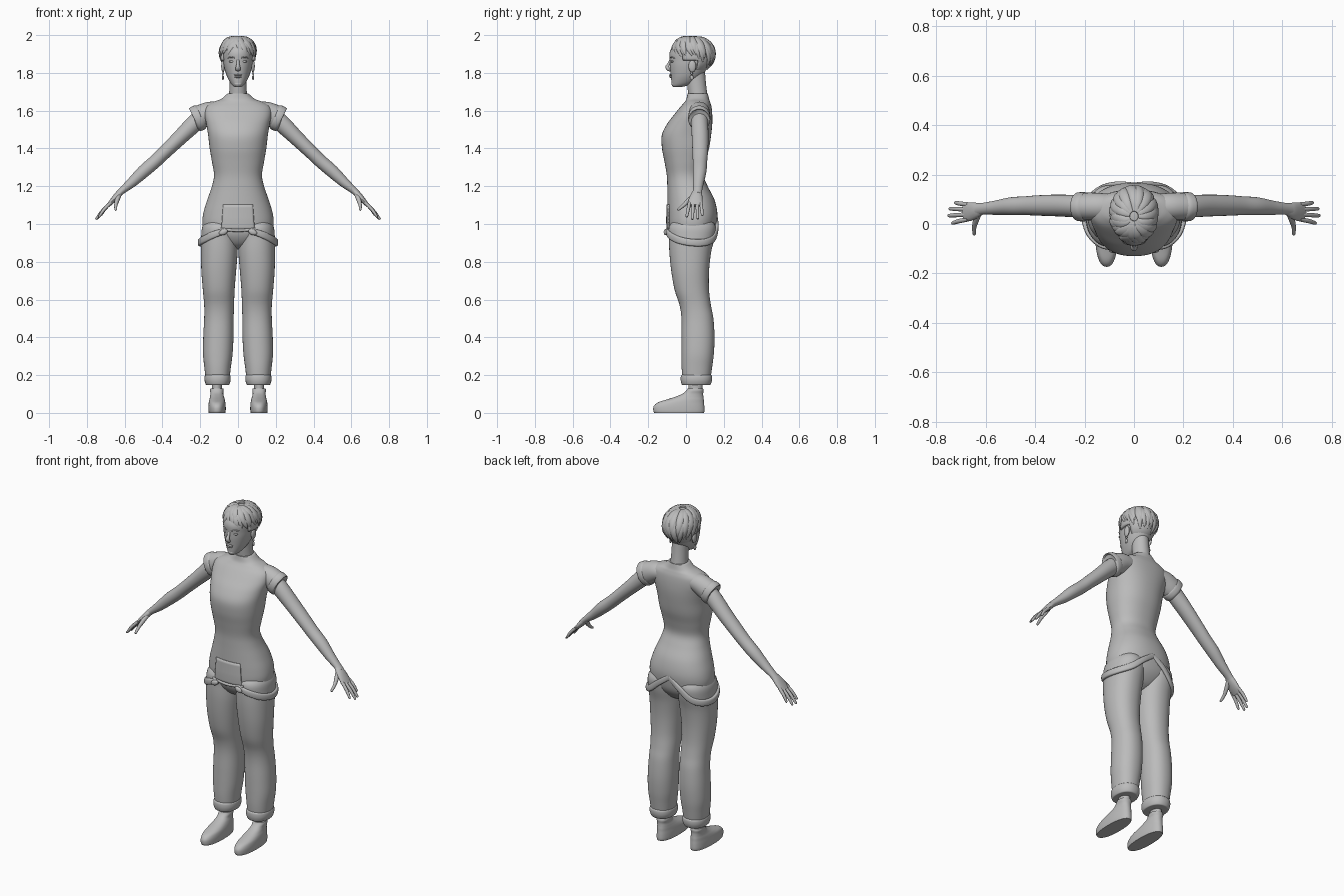
import bpy, bmesh, math, random
from mathutils import Vector, Matrix

random.seed(4)
grey = bpy.data.materials.new("plain grey")
grey.diffuse_color = (0.5, 0.5, 0.5, 1)


def finish(name, bm, angle=50):
    bmesh.ops.recalc_face_normals(bm, faces=bm.faces[:])
    me = bpy.data.meshes.new(name)
    bm.to_mesh(me)
    bm.free()
    ob = bpy.data.objects.new(name, me)
    bpy.context.collection.objects.link(ob)
    me.materials.append(grey)
    bpy.context.view_layer.objects.active = ob
    ob.select_set(True)
    bpy.ops.object.shade_smooth_by_angle(angle=math.radians(angle))
    ob.select_set(False)
    return ob


def smooth(rows, k):
    """Catmull-Rom resampling of a list of equal-length tuples."""
    out = []
    for i in range(len(rows) - 1):
        a, b, c, d = rows[max(i - 1, 0)], rows[i], rows[i + 1], rows[min(i + 2, len(rows) - 1)]
        for j in range(k):
            t = j / k
            out.append([q + 0.5 * t * (r - p + t * (2 * p - 5 * q + 4 * r - s + t * (3 * (q - r) + s - p)))
                        for p, q, r, s in zip(a, b, c, d)])
    return out + [list(rows[-1])]


def unit_ring(n, e):
    pw = lambda v: math.copysign(abs(v) ** (2 / e), v)
    return [(pw(math.cos(2 * math.pi * i / n)), pw(math.sin(2 * math.pi * i / n))) for i in range(n)]


def skin(bm, rings):
    vs = [[bm.verts.new(p) for p in r] for r in rings]
    n = len(vs[0])
    for a, b in zip(vs, vs[1:]):
        for i in range(n):
            bm.faces.new((a[i], a[(i + 1) % n], b[(i + 1) % n], b[i]))
    bm.faces.new(vs[0][::-1])
    bm.faces.new(vs[-1])


def stack(name, rows, e=2.0, k=5, n=40, s=1):
    """Horizontal sections: z, centre x, half width, front y, back y."""
    bm = bmesh.new()
    u = unit_ring(n, e)
    skin(bm, [[(s * (cx + hw * a), (yf + yb) / 2 + (yb - yf) / 2 * b, z) for a, b in u]
              for z, cx, hw, yf, yb in smooth(rows, k)])
    return finish(name, bm)


def add_tube(bm, rows, ref, s=1, k=5, n=16, e=2.0):
    """Path sections: x, y, z, radius across ref, radius along ref."""
    pts = smooth(rows, k) if k > 1 else rows
    P = [Vector(p[:3]) for p in pts]
    rings = []
    for i, p in enumerate(pts):
        t = (P[min(i + 1, len(P) - 1)] - P[max(i - 1, 0)]).normalized()
        side = t.cross(Vector(ref)).normalized()
        up = side.cross(t)
        ring = [P[i] + side * p[3] * a + up * p[4] * b for a, b in unit_ring(n, e)]
        rings.append([(s * v.x, v.y, v.z) for v in ring])
    skin(bm, rings)


def tube(name, rows, ref, **kw):
    bm = bmesh.new()
    add_tube(bm, rows, ref, **kw)
    return finish(name, bm)


def blob(name, c, r, rot=0.0):
    bm = bmesh.new()
    bmesh.ops.create_uvsphere(bm, u_segments=24, v_segments=14, radius=1)
    m = Matrix.Translation(c) @ Matrix.Rotation(rot, 4, 'Y') @ Matrix.Diagonal((*r, 1))
    bmesh.ops.transform(bm, matrix=m, verts=bm.verts[:])
    return finish(name, bm)


# Shirt and hips
torso = [(0.865, 0, .03, .00, .07), (0.89, 0, .10, -.05, .11), (0.94, 0, .17, -.085, .148),
         (1.00, 0, .188, -.095, .163), (1.06, 0, .183, -.097, .166), (1.13, 0, .162, -.098, .150),
         (1.20, 0, .138, -.099, .115), (1.26, 0, .127, -.102, .092), (1.33, 0, .138, -.114, .103),
         (1.40, 0, .150, -.127, .122), (1.47, 0, .158, -.128, .133), (1.53, 0, .168, -.10, .139),
         (1.58, 0, .178, -.062, .139), (1.62, 0, .172, -.030, .135), (1.645, 0, .135, -.008, .128),
         (1.662, 0, .09, .002, .122), (1.69, 0, .056, .008, .116)]
stack("shirt_and_hips", torso, e=2.25, n=56)

# Folded bib flap over the front of the hips
bm = bmesh.new()
tor = smooth(torso, 6)
grid = []
for j in range(9):
    z = 0.968 + 0.135 * j / 8
    row = min(tor, key=lambda r: abs(r[0] - z))
    line = []
    for i in range(17):
        x = (0.088 - 0.01 * j / 8) * (i / 8 - 1)
        cy, ry = (row[3] + row[4]) / 2, (row[4] - row[3]) / 2
        y = cy - ry * (1 - abs(x / row[2]) ** 2.25) ** (1 / 2.25)
        line.append(bm.verts.new((x, y - 0.007 + 0.006 * j / 8, z)))
    grid.append(line)
for a, b in zip(grid, grid[1:]):
    for i in range(16):
        bm.faces.new((a[i], a[i + 1], b[i + 1], b[i]))
bib = finish("bib_flap", bm)
mod = bib.modifiers.new("thickness", 'SOLIDIFY')
mod.thickness, mod.offset = 0.008, 0
tube("bib_edge", [(-.10, -.092, .972, .007, .008), (0, -.104, .966, .007, .008),
                  (.10, -.092, .972, .007, .008)], (0, 0, 1), n=12)

for s, side in ((1, "left"), (-1, "right")):
    # Trouser leg with turned-up cuff
    stack(side + "_trouser_leg", [
        (1.04, .09, .06, -.04, .12), (0.99, .095, .092, -.088, .155), (0.93, .098, .097, -.09, .152),
        (0.85, .099, .097, -.088, .133), (0.75, .102, .092, -.078, .122), (0.65, .102, .084, -.06, .122),
        (0.57, .100, .079, -.034, .132), (0.50, .101, .078, -.024, .145), (0.40, .104, .080, -.024, .151),
        (0.31, .107, .078, -.024, .147), (0.24, .108, .070, -.023, .138), (0.17, .108, .062, -.018, .128)],
        e=2.2, s=s)
    stack(side + "_trouser_cuff", [
        (.147, .108, .054, -.012, .12), (.150, .108, .062, -.022, .130), (.172, .108, .069, -.028, .138),
        (.195, .108, .068, -.027, .138), (.203, .108, .060, -.02, .13)], e=2.2, s=s)
    # Ankle, boot and collar
    stack(side + "_ankle", [(.10, .112, .026, .015, .085), (.20, .112, .028, .012, .09)], s=s)
    stack(side + "_boot", [
        (0, .111, .044, -.168, .095), (.012, .111, .046, -.173, .098), (.035, .111, .046, -.171, .097),
        (.055, .111, .044, -.150, .095), (.070, .111, .041, -.105, .094), (.085, .111, .037, -.058, .092),
        (.102, .112, .034, -.018, .091), (.118, .112, .036, .002, .093), (.130, .112, .034, .010, .090)],
        e=2.3, s=s)
    # Sleeve and its hem band
    tube(side + "_sleeve", [
        (.09, .070, 1.60, .045, .050), (.145, .071, 1.592, .056, .055), (.19, .071, 1.572, .062, .056),
        (.222, .070, 1.555, .062, .053)], (0, 1, 0), s=s, n=28)
    tube(side + "_sleeve_band", [
        (.196, .070, 1.569, .060, .054), (.200, .070, 1.567, .068, .059), (.226, .070, 1.553, .068, .058),
        (.230, .070, 1.551, .058, .050)], (0, 1, 0), s=s, n=28, k=3)
    # Bare arm
    tube(side + "_arm", [
        (.17, .072, 1.585, .044, .044), (.23, .072, 1.533, .046, .045), (.31, .075, 1.455, .040, .044),
        (.39, .075, 1.378, .036, .041), (.44, .074, 1.330, .035, .038), (.50, .072, 1.278, .034, .036),
        (.56, .066, 1.222, .027, .029), (.61, .062, 1.180, .019, .024), (.635, .059, 1.157, .017, .025)],
        (0, 1, 0), s=s, n=24)
    # Hand
    bm = bmesh.new()
    add_tube(bm, [(.615, .061, 1.175, .016, .022), (.64, .055, 1.150, .017, .032),
                  (.665, .050, 1.122, .014, .038), (.688, .048, 1.097, .009, .036)], (0, 1, 0), s=s)
    for y0, x1, y1, z1 in ((.079, .727, .086, 1.045), (.059, .748, .062, 1.026),
                           (.038, .753, .034, 1.024), (.019, .738, .004, 1.036)):
        add_tube(bm, [(.672, y0, 1.114, .009, .009), ((.672 + x1) / 2 + .004, (y0 + y1) / 2, (1.118 + z1) / 2, .009, .009),
                      (x1 - .004, y1, z1 + .005, .006, .007), (x1, y1, z1, .002, .002)], (0, 1, 0), s=s, k=3, n=10)
    add_tube(bm, [(.628, .048, 1.158, .013, .013), (.640, .015, 1.125, .013, .012),
                  (.647, -.012, 1.10, .010, .009), (.647, -.040, 1.077, .007, .007),
                  (.647, -.045, 1.073, .002, .002)], (1, 0, 0), s=s, k=3, n=10)
    finish(side + "_hand", bm)
    # Hanging strap and buckle
    tube(side + "_strap", [
        (.065, -.098, .965, .009, .015), (.13, -.088, .943, .010, .018), (.182, -.042, .917, .010, .019),
        (.203, .03, .902, .010, .019), (.184, .10, .903, .010, .019), (.135, .145, .925, .010, .018),
        (.07, .163, .980, .009, .016), (.0, .160, 1.03, .008, .014)], (0, 0, 1), s=s, e=3)
    blob(side + "_buckle", (s * .078, -.108, .957), (.024, .010, .015), s * .4)
    # Ear, earring and eye
    blob(side + "_ear", (s * .079, .033, 1.835), (.010, .020, .032))
    blob(side + "_earring_stud", (s * .080, .030, 1.797), (.006, .006, .007))
    blob(side + "_earring_drop", (s * .080, .030, 1.775), (.006, .010, .013))
    blob(side + "_eye", (s * .032, -.070, 1.860), (.015, .011, .007))
    tube(side + "_brow", [(.014, -.083, 1.878, .003, .003), (.034, -.078, 1.884, .004, .004),
                          (.056, -.060, 1.878, .002, .002)], (0, 0, 1), s=s, n=8)

# Neck and head
tube("neck", [(0, .070, 1.63, .052, .052), (0, .062, 1.69, .047, .050), (0, .055, 1.75, .045, .050),
              (0, .050, 1.81, .045, .050)], (0, 1, 0), n=28)
stack("head", [
    (1.724, 0, .012, -.066, -.035), (1.732, 0, .027, -.074, .005), (1.750, 0, .042, -.077, .045),
    (1.785, 0, .060, -.080, .085), (1.83, 0, .073, -.085, .115), (1.865, 0, .078, -.086, .125),
    (1.91, 0, .080, -.086, .128), (1.95, 0, .065, -.062, .105), (1.975, 0, .03, -.02, .06)], e=2.1)
tube("nose", [(0, -.079, 1.875, .007, .006), (0, -.090, 1.850, .008, .007), (0, -.099, 1.832, .012, .010),
              (0, -.092, 1.818, .014, .009), (0, -.080, 1.812, .006, .004)], (0, 1, 0), n=14)
blob("upper_lip", (0, -.081, 1.788), (.022, .009, .005))
blob("lower_lip", (0, -.080, 1.779), (.019, .009, .006))
blob("chin", (0, -.062, 1.742), (.022, .016, .014))

# Short hair: cap trimmed to a hairline
bm = bmesh.new()
C, R = Vector((0, .032, 1.888)), Vector((.094, .110, .100))
bmesh.ops.create_uvsphere(bm, u_segments=40, v_segments=28, radius=1)
for v in bm.verts:
    v.co = Vector((C.x + v.co.x * R.x, C.y + v.co.y * R.y, C.z + v.co.z * R.z))
line = lambda y: 1.925 if y < -.03 else 1.865 if y < .05 else 1.80
bmesh.ops.delete(bm, geom=[v for v in bm.verts if v.co.z < line(v.co.y)], context='VERTS')
cap = finish("hair_cap", bm)
mod = cap.modifiers.new("thickness", 'SOLIDIFY')
mod.thickness, mod.offset = 0.012, -1

# Overlapping swept locks from the crown
bm = bmesh.new()
for layer, count in ((0, 24), (1, 17)):
    for i in range(count):
        az = 2 * math.pi * (i + .5 * layer) / count + random.uniform(-.08, .08)
        back = math.sin(az)                       # 1 at the nape, -1 at the fringe
        end = 97 + 30 * max(back, 0) - 14 * max(-back, 0) ** 3 + random.uniform(-9, 9) - 16 * layer
        twist = (.55 if back < 0 else .25) * (1 if math.cos(az) > -.3 else -1)
        rows = []
        for j in range(6):
            t = j / 5
            th = math.radians(10 + (end - 10) * t)
            a = az + twist * (t - .6)
            f = 1.0 + .03 * layer + .035 * math.sin(math.pi * t) + .05 * max(back, 0) * t
            w = (.010, .019, .022, .020, .013, .002)[j]
            rows.append((C.x + f * R.x * math.sin(th) * math.cos(a), C.y + f * R.y * math.sin(th) * math.sin(a),
                         C.z + f * R.z * math.cos(th), w, w * .5))
        # radial reference keeps each lock flat on the head
        add_tube(bm, rows, (math.cos(az), math.sin(az), .7), k=4, n=10)
finish("hair_locks", bm)
